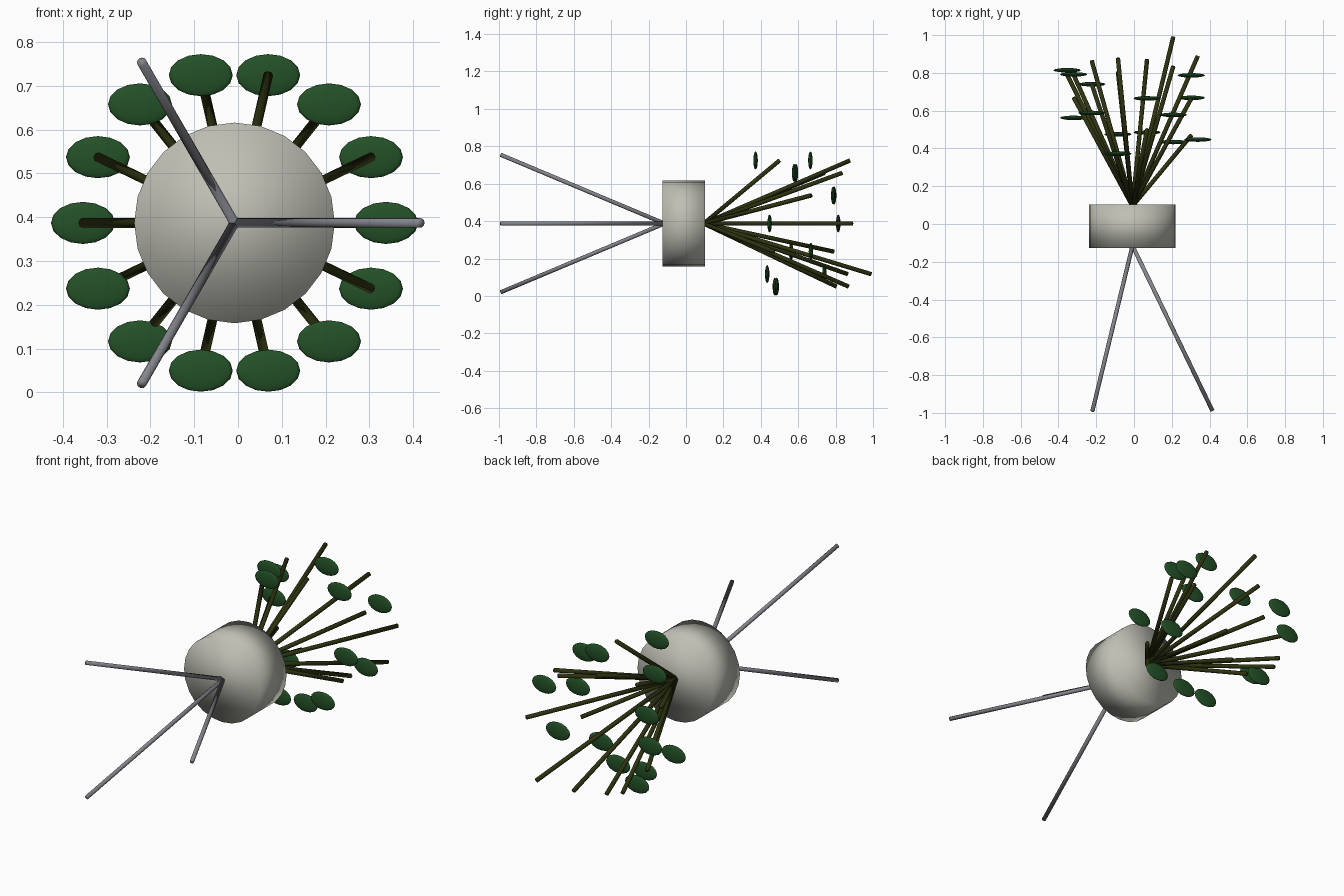
import bpy, math
from mathutils import Vector

if "Cube" in bpy.data.objects:
    bpy.data.objects.remove(bpy.data.objects["Cube"])

CX, CZ = -0.008, 0.387      # axis of the model (runs along y)
RING = 0.346                # radius of the leaf ring


def material(name, rgb):
    m = bpy.data.materials.new(name)
    m.diffuse_color = (*rgb, 1)
    m.use_nodes = True
    m.node_tree.nodes["Principled BSDF"].inputs["Base Color"].default_value = m.diffuse_color
    return m


POT = material("warm grey", (0.52, 0.52, 0.46))
LEG = material("steel grey", (0.23, 0.235, 0.26))
STEM = material("dark olive", (0.028, 0.034, 0.005))
LEAF = material("leaf green", (0.017, 0.082, 0.02))


def finish(name, mat):
    ob = bpy.context.object
    ob.name = name
    ob.data.materials.append(mat)
    bpy.ops.object.shade_smooth()
    return ob


def rod(name, a, b, radius, sides, mat):
    a, b = Vector(a), Vector(b)
    d = b - a
    bpy.ops.mesh.primitive_cylinder_add(
        vertices=sides, radius=radius, depth=d.length, location=(a + b) / 2,
        rotation=d.to_track_quat('Z', 'Y').to_euler())
    return finish(name, mat)


def on_ring(angle, radius, y):
    return (CX + radius * math.cos(angle), y, CZ + radius * math.sin(angle))


# Pot: short drum lying along y, smooth all over
rod("pot", (CX, -0.126, CZ), (CX, 0.102, CZ), 0.229, 24, POT)

# Three splayed legs
for i in range(3):
    rod(f"leg_{i + 1}", (CX, -0.115, CZ),
        on_ring(i * math.tau / 3, 0.424, -0.99), 0.011, 12, LEG)

# Stem tip depth and leaf depth, counter-clockwise from +x
DEPTHS = [(0.89, 0.447), (0.665, 0.787), (0.834, 0.578), (0.50, 0.665),
          (0.877, 0.372), (0.74, 0.588), (0.67, 0.792), (0.79, 0.814),
          (0.79, 0.562), (0.864, 0.74), (0.805, 0.475), (0.87, 0.485),
          (0.99, 0.434), (0.47, 0.668)]

for i, (tip_y, leaf_y) in enumerate(DEPTHS):
    angle = i * math.tau / len(DEPTHS)
    # Stem
    rod(f"stem_{i + 1}", (CX, 0.095, CZ), on_ring(angle, RING, tip_y),
        0.0115, 8, STEM)
    # Leaf: flattened ball
    bpy.ops.mesh.primitive_uv_sphere_add(
        segments=12, ring_count=8, radius=1,
        location=on_ring(angle, RING, leaf_y))
    bpy.context.object.scale = (0.073, 0.012, 0.048)
    finish(f"leaf_{i + 1}", LEAF)
